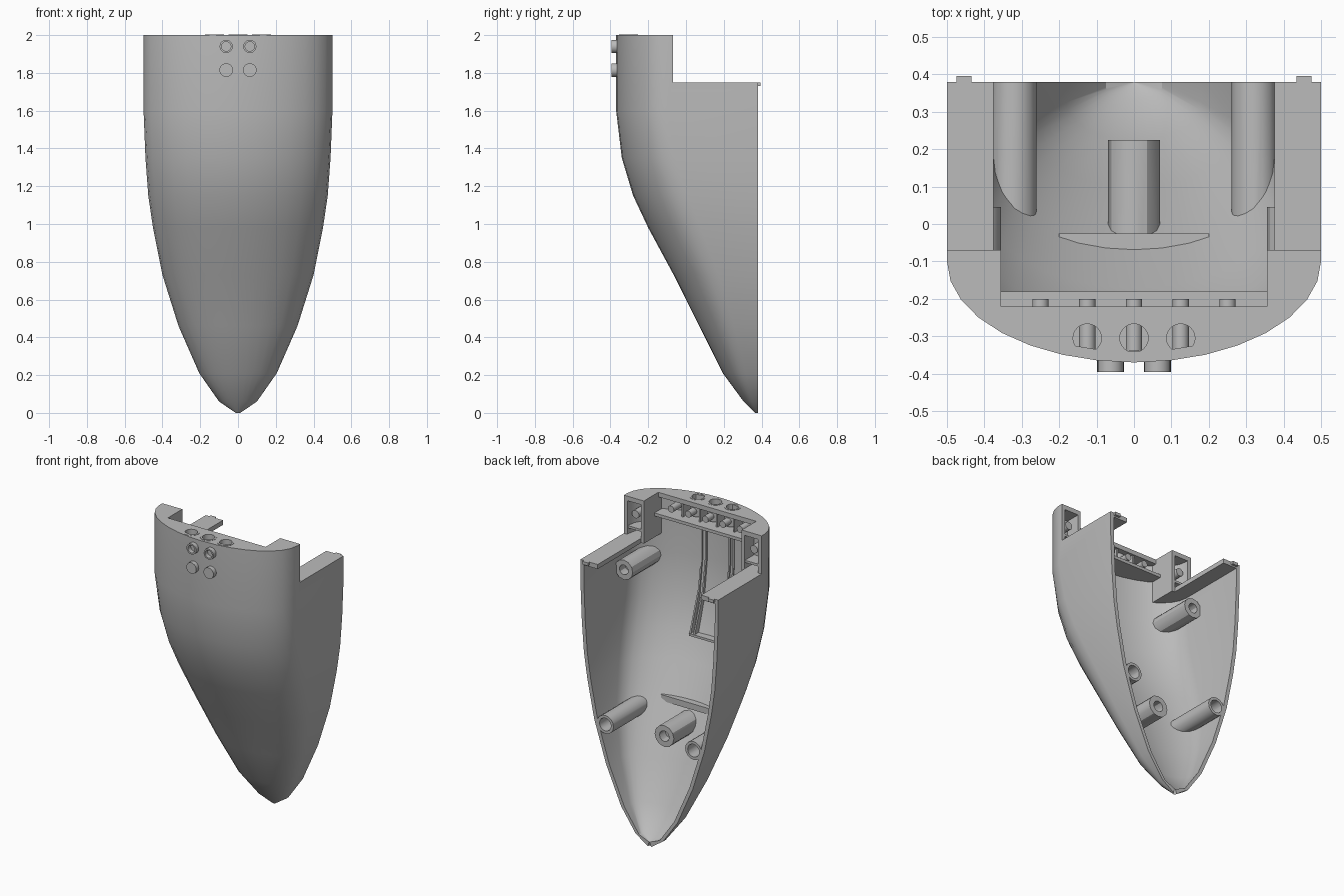
import bpy, bmesh, math
from mathutils import Matrix, Vector

if "Cube" in bpy.data.objects:
    bpy.data.objects.remove(bpy.data.objects["Cube"])

grey = bpy.data.materials.new("plain_grey")
grey.use_nodes = True
grey.diffuse_color = (0.5, 0.5, 0.5, 1)
grey.node_tree.nodes["Principled BSDF"].inputs["Base Color"].default_value = (0.5, 0.5, 0.5, 1)

BACK = 0.38
WALL = 0.025
SEGS = 16
# height, half width, front depth
LEVELS = [(0, .012, .365), (.06, .10, .305), (.21, .205, .195), (.46, .315, .07),
          (.73, .40, -.065), (.98, .45, -.20), (1.15, .475, -.28),
          (1.35, .49, -.34), (1.6, .5, -.37), (2, .5, -.37)]


def finish(name, bm):
    bmesh.ops.recalc_face_normals(bm, faces=bm.faces)
    mesh = bpy.data.meshes.new(name)
    bm.to_mesh(mesh)
    bm.free()
    mesh.materials.append(grey)
    obj = bpy.data.objects.new(name, mesh)
    bpy.context.collection.objects.link(obj)
    return obj


def activate(obj):
    bpy.ops.object.select_all(action='DESELECT')
    obj.select_set(True)
    bpy.context.view_layer.objects.active = obj


def boolean(obj, other, operation):
    mod = obj.modifiers.new("trim", 'BOOLEAN')
    mod.operation, mod.object, mod.solver = operation, other, 'EXACT'
    activate(obj)
    bpy.ops.object.modifier_apply(modifier=mod.name)


def box(name, x, y, z):
    bm = bmesh.new()
    bmesh.ops.create_cube(bm, size=1)
    for v in bm.verts:
        v.co = [lo + (c + 0.5) * (hi - lo) for c, (lo, hi) in zip(v.co, (x, y, z))]
    return finish(name, bm)


def prism(name, x, width, profile):
    """Side profile given as (y, z), extruded across x."""
    bm = bmesh.new()
    face = bm.faces.new([bm.verts.new((x - width / 2, y, z)) for y, z in profile])
    ext = bmesh.ops.extrude_face_region(bm, geom=[face])["geom"]
    bmesh.ops.translate(bm, vec=(width, 0, 0),
                        verts=[g for g in ext if isinstance(g, bmesh.types.BMVert)])
    return finish(name, bm)


def peg(name, base, length, radius, hole=0, depth=0.05, axis="back", sides=16):
    """Round peg or socket pointing back, front or up."""
    bm = bmesh.new()
    bmesh.ops.create_cone(bm, cap_ends=True, segments=sides, radius1=radius, radius2=radius,
                          depth=length, matrix=Matrix.Translation((0, 0, length / 2)))
    if hole:
        end = max(bm.faces, key=lambda f: f.calc_center_median().z)
        bmesh.ops.inset_region(bm, faces=[end], thickness=radius - hole)
        ext = bmesh.ops.extrude_discrete_faces(bm, faces=[end])["faces"]
        # extruded cap sinks to form the bore
        bmesh.ops.translate(bm, vec=(0, 0, -depth), verts=ext[0].verts)
    turn = {"back": -90, "front": 90, "up": 0}[axis]
    bm.transform(Matrix.Translation(base) @ Matrix.Rotation(math.radians(turn), 4, 'X'))
    return finish(name, bm)


def section(z, half, front):
    """U-shaped cross-section: straight sides into an elliptical front."""
    straight = 0.3 + 0.34 * min(1, z / 1.5)
    start = BACK - (BACK - front) * straight
    pts = [Vector((half, BACK, z))]
    for i in range(SEGS + 1):
        a = math.pi * i / SEGS
        pts.append(Vector((half * math.cos(a), start - (start - front) * math.sin(a), z)))
    return pts + [Vector((-half, BACK, z))]


def skin(bm, levels):
    rings = [[bm.verts.new(p) for p in section(*lv)] for lv in levels]
    for a, b in zip(rings, rings[1:]):
        for i in range(len(a) - 1):
            bm.faces.new((a[i], a[i + 1], b[i + 1], b[i]))
    return rings


def inset(t):
    return [(z, w - t, y + t * 1.15) for z, w, y in LEVELS[1:]]


# Hollow tapered shell with a rim along the back and top
bm = bmesh.new()
outer = skin(bm, LEVELS)
inner = skin(bm, [(.03, .002, .378)] + inset(WALL))
for i in range(len(outer[0]) - 1):
    for k in (0, -1):
        bm.faces.new((outer[k][i], outer[k][i + 1], inner[k][i + 1], inner[k][i]))
for k in range(len(LEVELS) - 1):
    for e in (0, -1):
        bm.faces.new((outer[k][e], outer[k + 1][e], inner[k + 1][e], inner[k][e]))
shell = finish("shell", bm)

# Step in the upper back of the shell
cutter = box("step_cutter", (-1, 1), (-.07, 1), (1.75, 3))
boolean(shell, cutter, 'DIFFERENCE')
bpy.data.objects.remove(cutter)

# Solid helper that trims inner parts to the shell
bm = bmesh.new()
rings = skin(bm, inset(.01) + [(2.2, .49, -.3585)])
for a, b in zip(rings, rings[1:]):
    bm.faces.new((a[0], b[0], b[-1], a[-1]))
bm.faces.new(rings[0])
bm.faces.new(rings[-1])
trimmer = finish("trimmer", bm)
trimmer.hide_render = True

inside = []
# Top deck with three round sockets
deck = box("top_deck", (-.6, .6), (-.5, -.22), (1.97, 2))
for x in (-.125, 0, .125):
    cutter = peg("socket_cutter", (x, -.305, 1.9), .2, .045, axis="up", sides=24)
    boolean(deck, cutter, 'DIFFERENCE')
    bpy.data.objects.remove(cutter)
    peg("deck_socket", (x, -.305, 1.89), .112, .05, .038, .1, "up", 24)
inside.append(deck)

# Shelf below the deck, with dividers and a row of pegs
inside.append(box("lower_shelf", (-.36, .36), (-.5, -.18), (1.86, 1.88)))
for i in range(-2, 3):
    inside.append(peg("shelf_peg", (i * .125, -.34, 1.925), .14, .022))
for i in (-1.5, -.5, .5, 1.5):
    inside.append(box("shelf_divider", (i * .125 - .005, i * .125 + .005), (-.5, -.23), (1.87, 1.98)))

# Guide rails on the inner front wall
for x in (-.115, -.085, .085, .115):
    inside.append(prism("guide_rail", x, .01, [(-.2, 1.13), (-.295, 1.4), (-.325, 1.6),
                                              (-.325, 1.87), (-.5, 1.87), (-.5, 1.13)]))
inside.append(box("rail_stop", (-.12, .12), (-.5, -.2), (1.13, 1.145)))

# Central boss and small shelf above it
inside.append(peg("centre_boss", (0, -.2, .665), .425, .07, .035, .06, sides=12))
inside.append(box("inner_ledge", (-.2, .2), (-.3, -.025), (.75, .79)))

# Paired parts on both sides
for s in (-1, 1):
    def span(a, b):
        return tuple(sorted((s * a, s * b)))
    inside += [
        box("corner_deck", span(.375, .6), (-.221, -.07), (1.97, 2)),
        box("corner_wall", span(.355, .375), (-.5, -.07), (1.72, 2)),
        box("corner_shelf", span(.37, .6), (-.5, -.075), (1.79, 1.805)),
        box("corner_back", span(.37, .6), (-.19, -.17), (1.73, 1.98)),
        box("side_flange", span(.375, .6), (-.5, BACK), (1.72, 1.75)),
        peg("corner_peg", (s * .43, -.2, 1.885), .11, .026),
        peg("upper_boss", (s * .42, -.4, 1.575), .445, .065, .032, .06, sides=12),
        peg("side_socket", (s * .32, -.2, .715), .58, .06, .042, .12, sides=16),
    ]
    box("end_tab", span(.435, .475), (.36, .395), (1.73, 1.75))
    # Front buttons: hollow above, plain below
    peg("upper_button", (s * .0625, -.34, 1.94), .055, .035, .025, .03, "front", 20)
    peg("lower_button", (s * .0625, -.34, 1.815), .055, .036, axis="front", sides=20)

for part in inside:
    boolean(part, trimmer, 'INTERSECT')
bpy.data.objects.remove(trimmer)

for obj in bpy.context.collection.objects:
    if obj.type == 'MESH' and obj.data.materials and obj.data.materials[0] == grey:
        activate(obj)
        bpy.ops.object.shade_smooth_by_angle(angle=math.radians(30))
